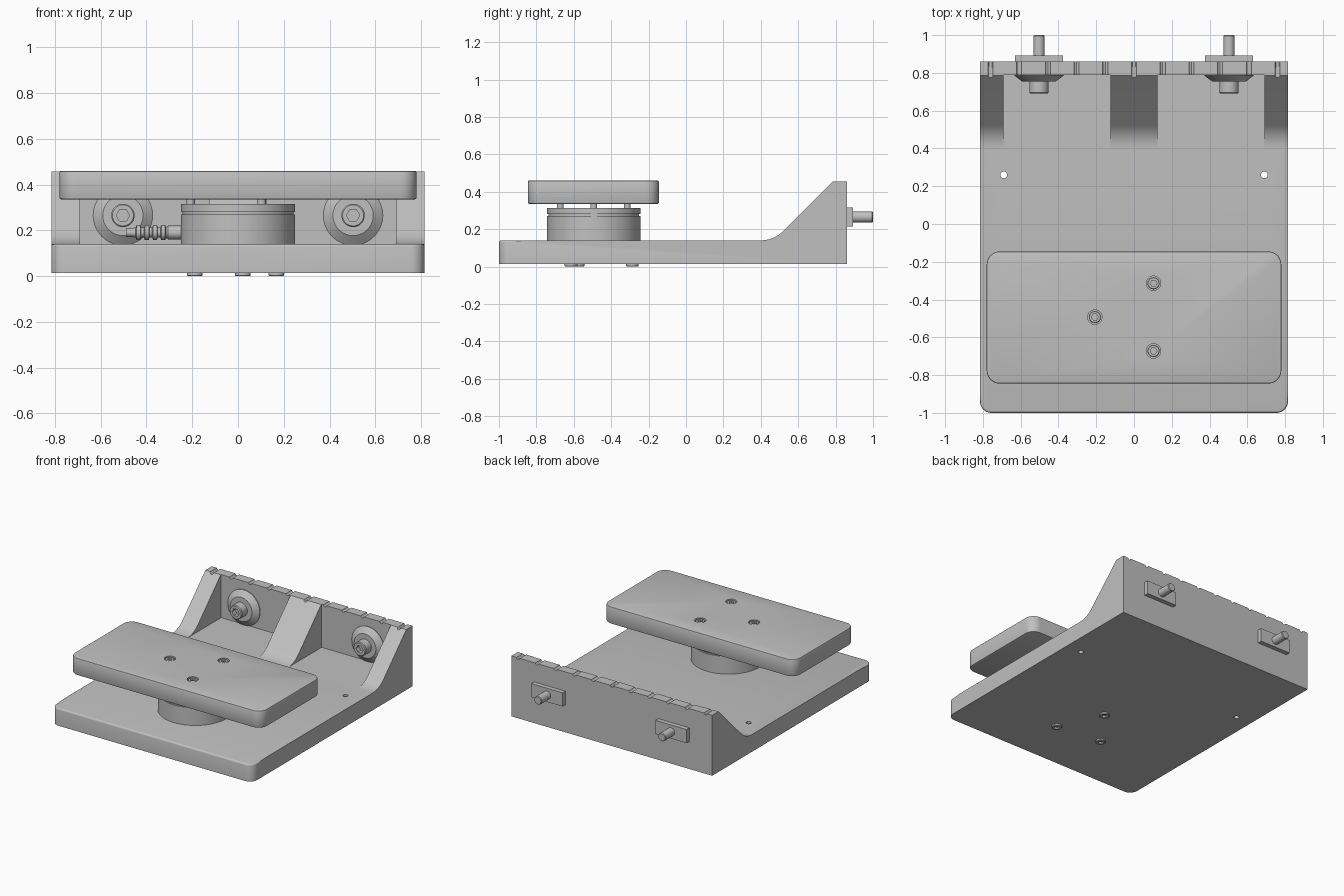
import bpy, bmesh, math
from mathutils import Vector

cube = bpy.data.objects.get("Cube")
if cube:
    bpy.data.objects.remove(cube, do_unlink=True)

grey = bpy.data.materials.new("machined grey")
grey.use_nodes = True
COLOR = (0.53, 0.53, 0.53, 1)
grey.diffuse_color = COLOR
grey.node_tree.nodes["Principled BSDF"].inputs["Base Color"].default_value = COLOR


def finish(name, bm):
    """Turn a bmesh into an object with the shared material."""
    bmesh.ops.recalc_face_normals(bm, faces=bm.faces)
    mesh = bpy.data.meshes.new(name)
    bm.to_mesh(mesh)
    bm.free()
    mesh.materials.append(grey)
    ob = bpy.data.objects.new(name, mesh)
    bpy.context.collection.objects.link(ob)
    return ob


def activate(ob):
    bpy.ops.object.select_all(action='DESELECT')
    ob.select_set(True)
    bpy.context.view_layer.objects.active = ob


def smooth(ob):
    activate(ob)
    bpy.ops.object.shade_smooth_by_angle(angle=math.radians(30))
    return ob


def cut(ob, cutters):
    """Subtract the cutters from the object, then delete them."""
    activate(ob)
    for c in cutters:
        mod = ob.modifiers.new("cut", 'BOOLEAN')
        mod.operation = 'DIFFERENCE'
        mod.solver = 'EXACT'
        mod.object = c
        bpy.ops.object.modifier_apply(modifier=mod.name)
        bpy.data.objects.remove(c, do_unlink=True)


def box_mesh(lo, hi):
    bm = bmesh.new()
    bmesh.ops.create_cube(bm, size=1)
    for v in bm.verts:
        v.co = [(a + b) / 2 + c * (b - a) for a, b, c in zip(lo, hi, v.co)]
    return bm


def box(name, lo, hi):
    return finish(name, box_mesh(lo, hi))


def lathe(name, profile, origin=(0, 0, 0), axis=(0, 0, 1), sides=48):
    """Solid of revolution from (radius, height) pairs along an axis."""
    bm = bmesh.new()
    turn = Vector((0, 0, 1)).rotation_difference(Vector(axis))
    rings = []
    for r, h in profile:
        rings.append([bm.verts.new(Vector(origin) + turn @ Vector(
            (r * math.cos(math.tau * i / sides), r * math.sin(math.tau * i / sides), h)))
            for i in range(sides)])
    for a, b in zip(rings, rings[1:]):
        for i in range(sides):
            j = (i + 1) % sides
            bm.faces.new((a[i], a[j], b[j], b[i]))
    bm.faces.new(rings[0][::-1])
    bm.faces.new(rings[-1])
    return finish(name, bm)


def rod(name, r, length, origin, axis=(0, 0, 1), sides=48):
    return lathe(name, [(r, 0), (r, length)], origin, axis, sides)


def socket_head(name, r, height, top, axis, hex_r, depth):
    """Cap screw head whose outer end sits at top and faces along axis."""
    e = r * 0.1
    head = lathe(name, [(r, -height), (r, -e), (r - e, 0)], top, axis)
    start = Vector(top) - Vector(axis) * depth
    cut(head, [rod("hex_cutter", hex_r, depth * 2, start, axis, 6)])
    return smooth(head)


# Base with rear wall and gusset slope, extruded from the side profile
W, FLOOR, TOP, BOTTOM = 0.815, 0.14, 0.456, 0.013
fillet = [(0.4 + 0.17 * math.sin(a), 0.31 - 0.17 * math.cos(a))
          for a in (math.radians(45) * i / 8 for i in range(9))]
side = [(-1, BOTTOM), (-1, FLOOR)] + fillet + [(0.786, TOP), (0.86, TOP), (0.86, BOTTOM)]
bm = bmesh.new()
face = bm.faces.new([bm.verts.new((-W, y, z)) for y, z in side])
ext = bmesh.ops.extrude_face_region(bm, geom=[face])
bmesh.ops.translate(bm, vec=(2 * W, 0, 0),
                    verts=[g for g in ext["geom"] if isinstance(g, bmesh.types.BMVert)])
bm.normal_update()
corners = [e for e in bm.edges if all(v.co.y < -0.99 for v in e.verts)
           and abs(e.verts[0].co.z - e.verts[1].co.z) > 0.1]
bmesh.ops.bevel(bm, geom=corners, offset=0.06, segments=8, profile=0.5, affect='EDGES')
rim = [e for e in bm.edges if all(v.co.y < -0.93 and abs(v.co.z - FLOOR) < 1e-4 for v in e.verts)]
bmesh.ops.bevel(bm, geom=rim, offset=0.012, segments=3, profile=0.5, affect='EDGES')
base = finish("base_bracket", bm)

# Two open bays between the gussets, mounting holes, ruler notches on the wall
cutters = []
for s in (-1, 1):
    xs = sorted((s * 0.125, s * 0.69))
    cutters.append(box("bay_cutter", (xs[0], 0.39, FLOOR), (xs[1], 0.79, 0.7)))
    cutters.append(rod("hole_cutter", 0.018, 0.4, (s * 0.69, 0.26, -0.1), sides=24))
for i in range(-5, 6):
    cutters.append(rod("notch_cutter", 0.014, 0.4, (i * 0.152, 0.6, TOP + 0.002), (0, 1, 0), 12))
cut(base, cutters)
smooth(base)

# Round load cell with a thin groove
CY = -0.493
smooth(lathe("load_cell", [(0.25, 0.13), (0.25, 0.27), (0.242, 0.27), (0.242, 0.28),
                           (0.25, 0.28), (0.25, 0.314)], (0, CY, 0), sides=96))

# Cable gland with ridged strain relief
gland = [(0.03, 0), (0.03, 0.07)]
for i in range(4):
    x = 0.08 + i * 0.036
    gland += [(0.022, x), (0.033, x + 0.003), (0.033, x + 0.02), (0.022, x + 0.024)]
gland += [(0.019, 0.23), (0.019, 0.255)]
smooth(lathe("cable_gland", gland, (-0.235, CY, 0.19), (-1, 0, 0), 32))

# Rounded top platform
PLATE_TOP, PLATE_BOTTOM = 0.46, 0.335
bm = box_mesh((-0.78, -0.845, PLATE_BOTTOM), (0.78, -0.145, PLATE_TOP))
upright = [e for e in bm.edges if abs(e.verts[0].co.z - e.verts[1].co.z) > 0.1]
bmesh.ops.bevel(bm, geom=upright, offset=0.07, segments=8, profile=0.5, affect='EDGES')
rims = [e for e in bm.edges if abs(e.verts[0].co.z - e.verts[1].co.z) < 1e-4]
bmesh.ops.bevel(bm, geom=rims, offset=0.007, segments=2, profile=0.5, affect='EDGES')
platform = finish("top_platform", bm)

# Platform screws, sunk into counterbores, with shanks down to the load cell
spots = [(0.207 * math.cos(a), CY + 0.207 * math.sin(a))
         for a in (math.radians(60 + 120 * i) for i in range(3))]
cut(platform, [rod("bore_cutter", 0.038, 0.1, (x, y, PLATE_TOP - 0.05)) for x, y in spots])
smooth(platform)
for x, y in spots:
    socket_head("platform_screw", 0.032, 0.05, (x, y, PLATE_TOP - 0.004), (0, 0, 1), 0.018, 0.025)
    smooth(rod("platform_screw_shank", 0.018, 0.12, (x, y, 0.3)))

# Screws under the base
for i in range(3):
    a = math.radians(84 + 120 * i)
    socket_head("base_screw", 0.034, 0.05, (0.207 * math.cos(a), CY + 0.207 * math.sin(a), 0),
                (0, 0, -1), 0.018, 0.025)

# Wall bolts: conical washer, socket head, slot plate and stud at the back
for s in (-1, 1):
    x, z = s * 0.503, 0.265
    smooth(lathe("cone_washer", [(0.13, -0.01), (0.13, 0.005), (0.088, 0.036)],
                 (x, 0.79, z), (0, -1, 0), 64))
    socket_head("wall_bolt_head", 0.051, 0.08, (x, 0.69, z), (0, -1, 0), 0.029, 0.035)
    box("slot_plate", (x - 0.126, 0.85, z - 0.05), (x + 0.126, 0.893, z + 0.05))
    smooth(lathe("wall_bolt_stud", [(0.03, 0), (0.03, 0.145), (0.026, 0.15)],
                 (x, 0.85, z), (0, 1, 0)))
